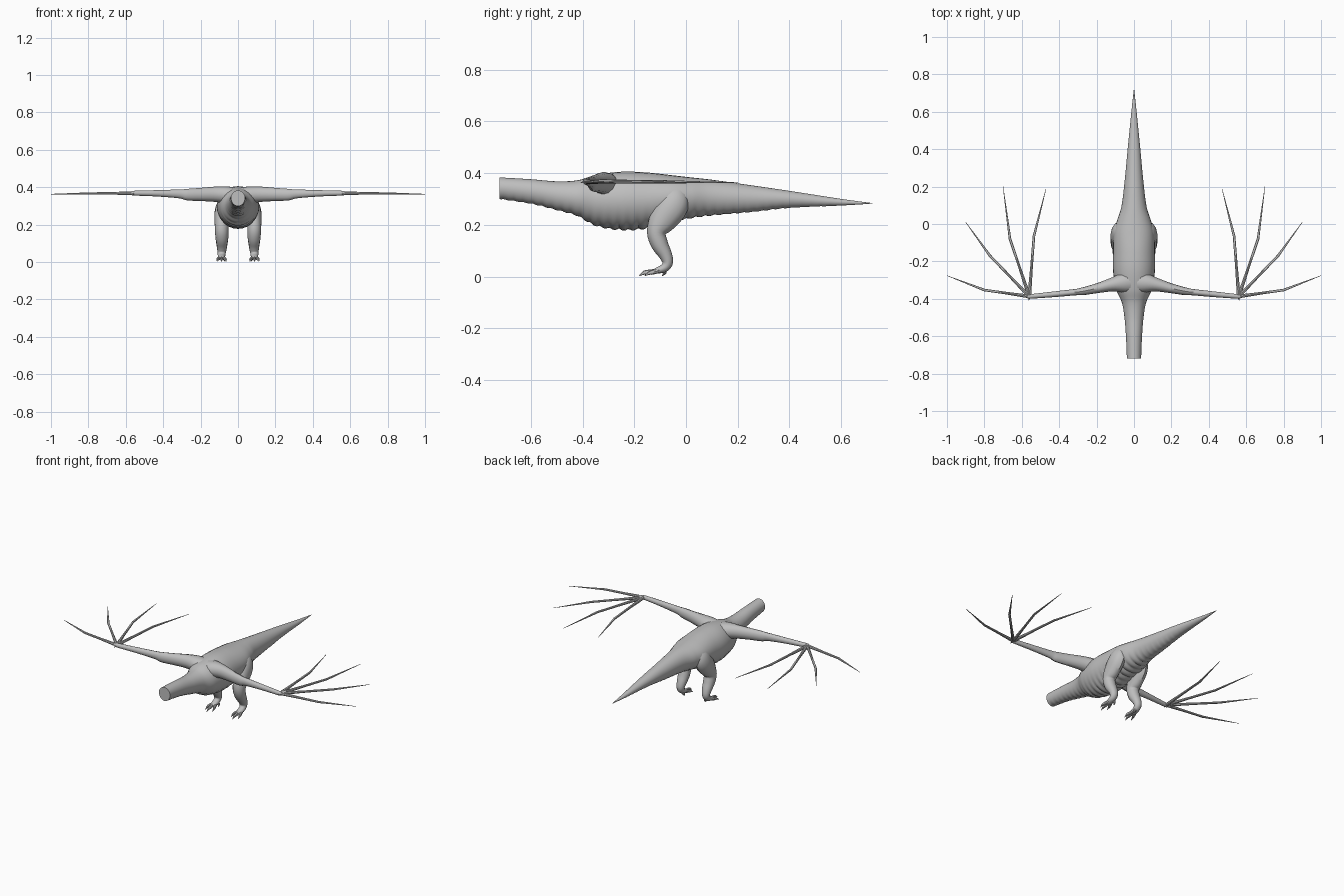
import bpy, bmesh
from math import sin, cos, pi, radians
from mathutils import Vector

cube = bpy.data.objects.get("Cube")
if cube:
    bpy.data.objects.remove(cube, do_unlink=True)

grey = bpy.data.materials.new("plain_grey")
grey.use_nodes = True
GREY = (0.52, 0.52, 0.52, 1)
grey.diffuse_color = GREY
grey.node_tree.nodes["Principled BSDF"].inputs["Base Color"].default_value = GREY


def smooth_keys(keys, steps):
    """Catmull-Rom samples through a list of equal-length tuples."""
    keys = [Vector(k) for k in keys]
    out = []
    for i in range(len(keys) - 1):
        p0, p1 = keys[max(i - 1, 0)], keys[i]
        p2, p3 = keys[i + 1], keys[min(i + 2, len(keys) - 1)]
        for s in range(steps):
            t = s / steps
            out.append(p1 + 0.5 * t * (p2 - p0 + t * (2 * p0 - 5 * p1 + 4 * p2 - p3
                       + t * (3 * (p1 - p2) + p3 - p0))))
    return out + [keys[-1]]


def skin(name, rings, mirror=False):
    """Bridge rings of points, cap both ends, and make an object."""
    bm = bmesh.new()
    loops = [[bm.verts.new(p) for p in ring] for ring in rings]
    n = len(loops[0])
    for a, b in zip(loops, loops[1:]):
        for i in range(n):
            j = (i + 1) % n
            bm.faces.new((a[i], a[j], b[j], b[i]))
    bm.faces.new(loops[0])
    bm.faces.new(loops[-1])
    bmesh.ops.recalc_face_normals(bm, faces=bm.faces)
    mesh = bpy.data.meshes.new(name)
    bm.to_mesh(mesh)
    bm.free()
    mesh.materials.append(grey)
    obj = bpy.data.objects.new(name, mesh)
    bpy.context.collection.objects.link(obj)
    if mirror:
        obj.modifiers.new("Mirror", 'MIRROR')
    bpy.ops.object.select_all(action='DESELECT')
    obj.select_set(True)
    bpy.context.view_layer.objects.active = obj
    bpy.ops.object.shade_smooth_by_angle(angle=radians(40))
    return obj


def limb(name, keys, ref, sides=12, steps=4):
    """Mirrored sweep; each key is x, y, z, radius across ref, radius along ref."""
    pts = smooth_keys(keys, steps)
    rings = []
    for i, p in enumerate(pts):
        t = (pts[min(i + 1, len(pts) - 1)] - pts[max(i - 1, 0)])
        t = Vector(t[:3]).normalized()
        a = t.cross(Vector(ref)).normalized()
        b = a.cross(t)
        rings.append([Vector(p[:3]) + a * max(p[3], 0.0005) * cos(2 * pi * k / sides)
                      + b * max(p[4], 0.0005) * sin(2 * pi * k / sides) for k in range(sides)])
    return skin(name, rings, True)


UP, SIDE = (0, 0, 1), (1, 0, 0)

# Body, neck and tail: y, top, bottom, half width
profile = [(-.72, .383, .302, .038), (-.6, .376, .284, .043), (-.5, .368, .26, .051),
           (-.42, .372, .238, .065), (-.35, .392, .202, .095), (-.25, .405, .186, .112),
           (-.15, .402, .192, .112), (-.05, .391, .217, .108), (.02, .383, .23, .09),
           (.1, .374, .24, .066), (.25, .353, .252, .048), (.4, .331, .267, .034),
           (.6, .3, .275, .014), (.72, .284, .282, .0008)]
rings = []
for y, top, bottom, half in smooth_keys(profile, 12):
    mid, tall = (top + bottom) / 2, (top - bottom) / 2
    pleat = 0.08 * tall * abs(sin(pi * y / 0.037))  # belly folds
    ring = []
    for k in range(28):
        a = 2 * pi * k / 28
        under = max(0, -sin(a) + 0.25)
        ring.append((half * cos(a), y, mid + (tall + pleat * min(under, 1)) * sin(a)))
    rings.append(ring)
skin("body", rings)

# Wing arms
limb("wing_arm", [(.01, -.31, .35, .06, .045), (.06, -.315, .358, .052, .046),
                  (.12, -.325, .362, .036, .041), (.2, -.344, .361, .026, .035),
                  (.27, -.359, .36, .021, .031), (.31, -.364, .364, .017, .024),
                  (.43, -.376, .367, .015, .017), (.55, -.387, .368, .012, .013),
                  (.57, -.388, .368, .009, .01)], UP)

# Wing fingers: middle joint and tip
fingers = [((.8, -.353), (1, -.276)), ((.77, -.17), (.9, .01)),
           ((.663, -.08), (.7, .2)), ((.535, -.064), (.47, .19))]
for i, ((mx, my), (tx, ty)) in enumerate(fingers):
    limb(f"wing_finger_{i + 1}", [(.56, -.387, .368, .01, .01),
                                  ((.56 + mx) / 2, (my - .387) / 2, .367, .007, .007),
                                  (mx, my, .366, .007, .006),
                                  (tx, ty, .363, .001, .001)], UP, 8, 1)
limb("wing_thumb", [(.558, -.385, .368, .008, .008), (.562, -.408, .362, .001, .001)], UP, 8, 1)

# Legs
limb("leg", [(.07, -.02, .335, .03, .02), (.078, -.036, .305, .052, .036),
             (.083, -.056, .265, .06, .042), (.086, -.092, .215, .053, .039),
             (.087, -.114, .17, .037, .036), (.086, -.102, .125, .033, .034),
             (.086, -.08, .085, .026, .028), (.087, -.071, .055, .021, .023),
             (.088, -.083, .034, .017, .02), (.088, -.112, .023, .012, .019),
             (.088, -.13, .019, .006, .012)], SIDE)

# Toes with pointed claws: sideways spread and tip y
for name, dx, tip in (("inner_toe", -.024, -.16), ("middle_toe", 0, -.182), ("outer_toe", .024, -.16)):
    limb(name, [(.088 + dx * .4, -.105, .022, .009, .009),
                (.088 + dx * .8, tip + .028, .016, .009, .008),
                (.088 + dx * .95, tip + .016, .012, .006, .005),
                (.088 + dx, tip, .002, .001, .001)], SIDE, 8, 3)
limb("rear_toe", [(.08, -.085, .028, .009, .009), (.074, -.083, .014, .007, .007),
                  (.07, -.092, .003, .001, .001)], SIDE, 8, 3)
